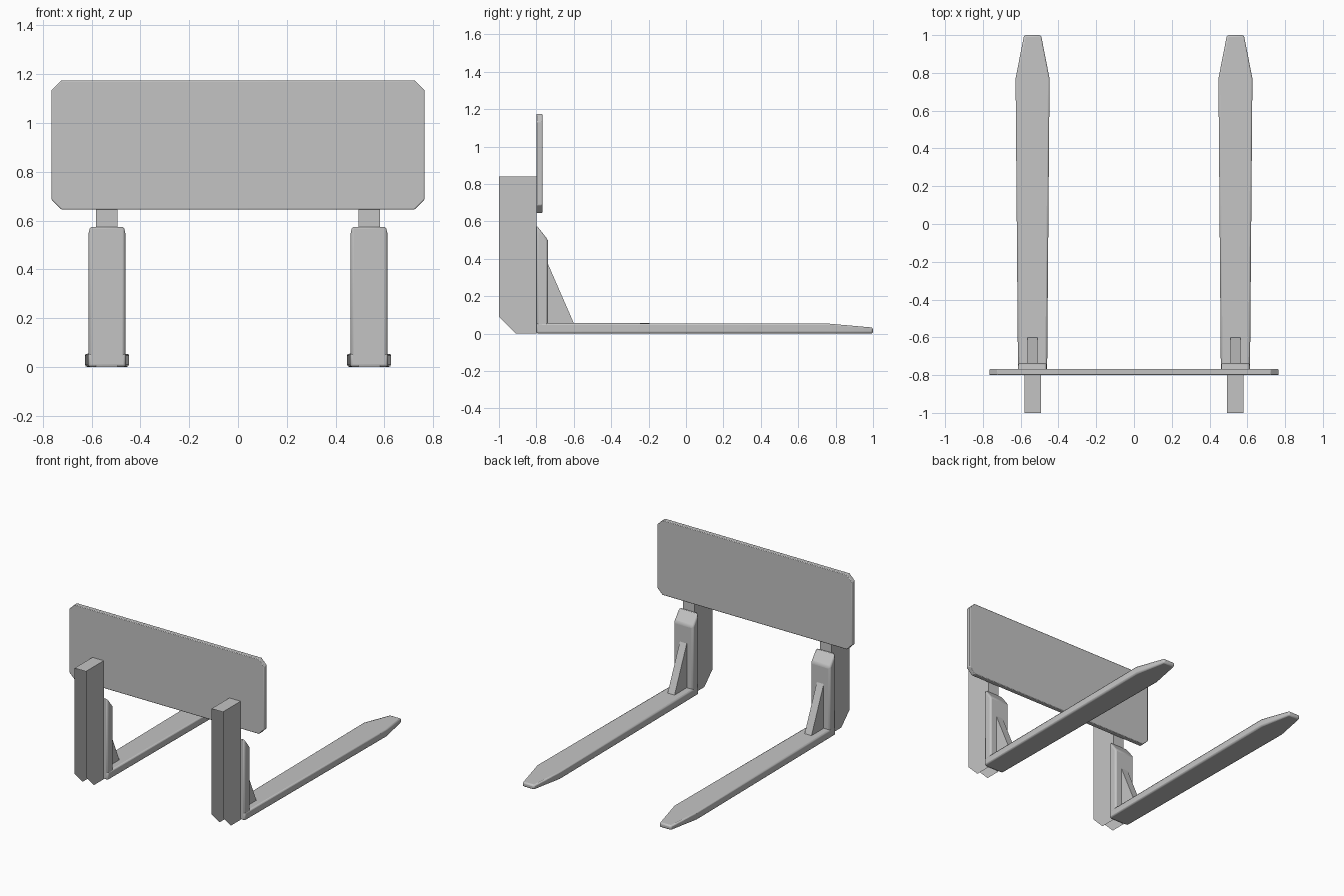
import bpy
import bmesh

cube = bpy.data.objects.get("Cube")
if cube:
    bpy.data.objects.remove(cube, do_unlink=True)

GREY = (0.55, 0.55, 0.55, 1.0)
steel = bpy.data.materials.new("grey_steel")
steel.use_nodes = True
steel.diffuse_color = GREY
steel.node_tree.nodes["Principled BSDF"].inputs["Base Color"].default_value = GREY


def finish(name, bm, bevel=0.0, recalc=True):
    """Turn a bmesh into a named steel object, optionally with bevelled edges."""
    if recalc:
        bmesh.ops.recalc_face_normals(bm, faces=bm.faces)
    mesh = bpy.data.meshes.new(name)
    bm.to_mesh(mesh)
    bm.free()
    mesh.materials.append(steel)
    obj = bpy.data.objects.new(name, mesh)
    bpy.context.collection.objects.link(obj)
    if bevel:
        mod = obj.modifiers.new("soft_edges", "BEVEL")
        mod.width = bevel
        mod.segments = 2
        mod.limit_method = "ANGLE"
        bpy.ops.object.select_all(action="DESELECT")
        obj.select_set(True)
        bpy.context.view_layer.objects.active = obj
        bpy.ops.object.shade_smooth_by_angle()
    return obj


def prism(points, offset):
    """Solid made by sweeping a flat outline along an offset."""
    bm = bmesh.new()
    face = bm.faces.new([bm.verts.new(p) for p in points])
    new = bmesh.ops.extrude_face_region(bm, geom=[face])["geom"]
    verts = [v for v in new if isinstance(v, bmesh.types.BMVert)]
    bmesh.ops.translate(bm, vec=offset, verts=verts)
    return bm


def side_prism(profile, cx, half):
    """Sweep a (y, z) profile across the width of a part."""
    return prism([(cx - half, y, z) for y, z in profile], (2 * half, 0, 0))


# Wide backrest plate with clipped corners
W, LOW, HIGH, C = 0.765, 0.645, 1.175, 0.042
outline = [(-W + C, LOW), (W - C, LOW), (W, LOW + C), (W, HIGH - C),
           (W - C, HIGH), (-W + C, HIGH), (-W, HIGH - C), (-W, LOW + C)]
finish("backrest_plate", prism([(x, -0.8, z) for x, z in outline], (0, 0.032, 0)), 0.004)

for side, cx in (("left", 0.537), ("right", -0.537)):
    # Long tine, widening slightly and then tapering to the tip
    half_widths = [(-0.8, 0.077), (0.77, 0.09), (1.0, 0.045)]
    ring = [(cx + w, y, 0) for y, w in half_widths]
    ring += [(cx - w, y, 0) for y, w in reversed(half_widths)]
    bm = prism(ring, (0, 0, 0.057))
    for v in bm.verts:
        if v.co.y > 0.9 and v.co.z > 0.01:
            v.co.z = 0.032
    finish(side + "_fork_tine", bm, 0.01)

    # Upright shank with a sloped top
    shank = [(-0.8, 0), (-0.737, 0), (-0.737, 0.5), (-0.8, 0.58)]
    finish(side + "_fork_shank", side_prism(shank, cx, 0.076), 0.012)

    # Triangular gusset in the corner
    gusset = [(-0.75, 0.04), (-0.593, 0.04), (-0.737, 0.37), (-0.75, 0.37)]
    finish(side + "_gusset", side_prism(gusset, cx, 0.027))

    # Hollow mounting post: two side sheets, a rear wall and a cap, open in front
    sheet = [(-1, 0.09), (-0.91, 0), (-0.798, 0), (-0.798, 0.84), (-1, 0.84)]
    bm = bmesh.new()
    a = [bm.verts.new((cx - 0.044, y, z)) for y, z in sheet]
    b = [bm.verts.new((cx + 0.044, y, z)) for y, z in sheet]
    bm.faces.new(list(reversed(a)))
    bm.faces.new(b)
    for i in (2, 3):
        bm.faces.new((a[i], a[i + 1], b[i + 1], b[i]))
    finish(side + "_mounting_post", bm)
